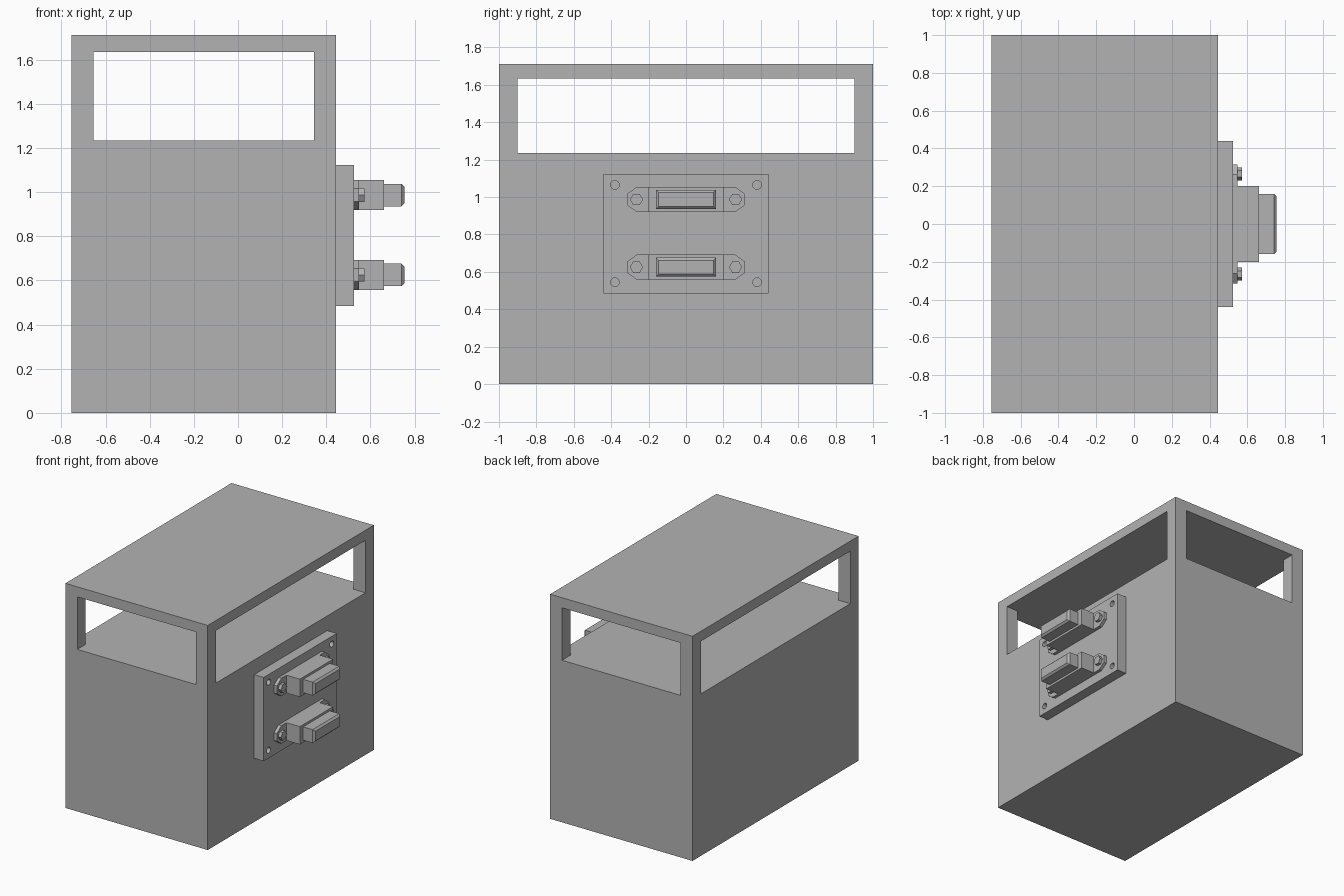
import bpy, bmesh
from math import cos, sin, tau
from mathutils import Vector

cube = bpy.data.objects.get("Cube")
if cube:
    bpy.data.objects.remove(cube, do_unlink=True)

grey = bpy.data.materials.new("plain grey")
grey.use_nodes = True
colour = (0.45, 0.45, 0.45, 1)
grey.diffuse_color = colour
grey.node_tree.nodes["Principled BSDF"].inputs["Base Color"].default_value = colour


def prism(name, outline, low, high, axis="z", bevel=0):
    """Extrude an outline along z (points x, y) or along x (points y, z)."""
    place = (lambda p: (p[0], p[1], low)) if axis == "z" else (lambda p: (low, p[0], p[1]))
    direction = Vector((0, 0, 1)) if axis == "z" else Vector((1, 0, 0))
    bm = bmesh.new()
    base = bm.faces.new([bm.verts.new(place(p)) for p in outline])
    result = bmesh.ops.extrude_face_region(bm, geom=[base], use_keep_orig=True)
    top = [v for v in result["geom"] if isinstance(v, bmesh.types.BMVert)]
    bmesh.ops.translate(bm, verts=top, vec=direction * (high - low))
    bmesh.ops.recalc_face_normals(bm, faces=bm.faces)
    if bevel:
        rim = [e for e in bm.edges if all(v in top for v in e.verts)]
        bmesh.ops.bevel(bm, geom=rim, offset=bevel, segments=1, affect="EDGES")
    mesh = bpy.data.meshes.new(name)
    bm.to_mesh(mesh)
    bm.free()
    mesh.materials.append(grey)
    obj = bpy.data.objects.new(name, mesh)
    bpy.context.collection.objects.link(obj)
    return obj


def rect(u0, u1, v0, v1):
    return [(u0, v0), (u1, v0), (u1, v1), (u0, v1)]


def ring(u, v, radius, sides):
    return [(u + radius * cos(tau * i / sides), v + radius * sin(tau * i / sides))
            for i in range(sides)]


def cut(target, cutter):
    mod = target.modifiers.new("cut", "BOOLEAN")
    mod.operation, mod.solver, mod.object = "DIFFERENCE", "EXACT", cutter
    bpy.context.view_layer.objects.active = target
    bpy.ops.object.modifier_apply(modifier=mod.name)
    bpy.data.objects.remove(cutter, do_unlink=True)


# Cabinet with an open band below the roof, leaving four corner posts
LEFT, RIGHT, WALL = -0.755, 0.445, 0.1
cabinet = prism("cabinet", rect(LEFT, RIGHT, -1, 1), 0, 1.712)
mid, out_x, out_y = (LEFT + RIGHT) / 2, 0.8, 1.2
in_x, in_y = 0.6 - WALL, 1 - WALL
quarter = [(out_x, in_y), (in_x, in_y), (in_x, out_y)]
cross = (quarter + [(-x, y) for x, y in reversed(quarter)]
         + [(-x, -y) for x, y in quarter] + [(x, -y) for x, y in reversed(quarter)])
cut(cabinet, prism("opening_cutter", [(mid + x, y) for x, y in cross], 1.235, 1.635))

# Mounting plate with four corner screw holes
plate = prism("mounting_plate", rect(-0.44, 0.44, 0.485, 1.123), RIGHT, 0.525, "x")
for y in (-0.38, 0.38):
    for z in (0.545, 1.065):
        cut(plate, prism("hole_cutter", ring(y, z, 0.023, 24), 0.4, 0.6, "x"))

# Two connectors, each with flange, housing, plug and two hex nuts
for label, z in (("lower", 0.625), ("upper", 0.987)):
    side = [(0.315, -0.03), (0.315, 0.03), (0.262, 0.068)]
    half = [(0.262, -0.068)] + side
    flange = [(y, z + h) for y, h in half] + [(-y, z - h) for y, h in half]
    prism(label + "_flange", flange, 0.525, 0.549, "x")
    prism(label + "_housing", rect(-0.2, 0.2, z - 0.068, z + 0.068), 0.549, 0.662, "x")
    prism(label + "_plug", rect(-0.16, 0.16, z - 0.051, z + 0.051), 0.662, 0.755, "x", 0.014)
    for name, y in (("front", -0.265), ("back", 0.265)):
        prism(f"{label}_{name}_nut", ring(y, z, 0.035, 6), 0.549, 0.573, "x")
